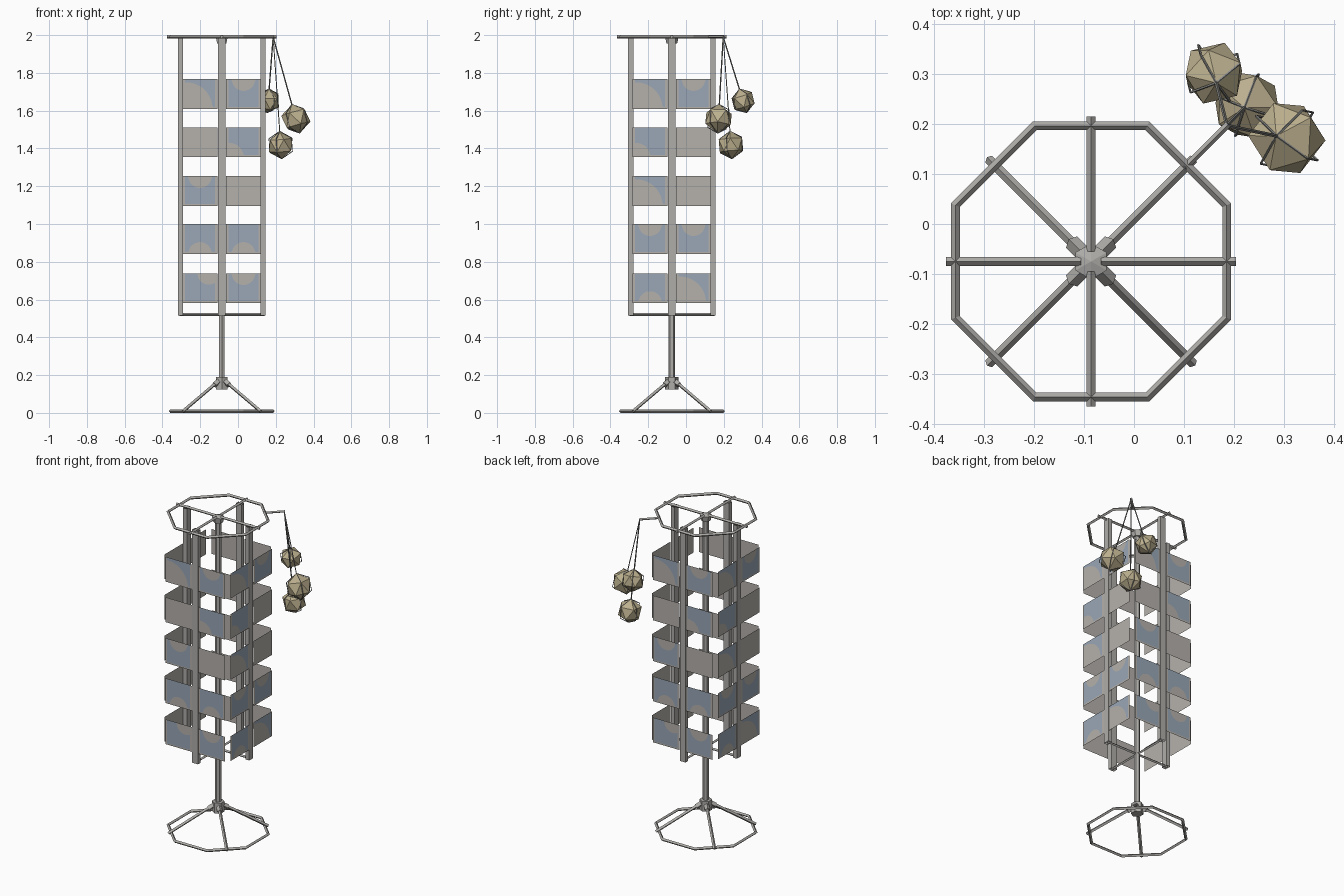
import bpy, bmesh, math
from mathutils import Vector, Matrix

if "Cube" in bpy.data.objects:
    bpy.data.objects.remove(bpy.data.objects["Cube"])

CENTRE = Vector((-0.086, -0.075, 0))


def material(name, rgb):
    m = bpy.data.materials.new(name)
    m.use_nodes = True
    m.diffuse_color = (*rgb, 1)
    bsdf = m.node_tree.nodes["Principled BSDF"]
    bsdf.inputs["Base Color"].default_value = (*rgb, 1)
    bsdf.inputs["Roughness"].default_value = 0.8
    return m


METAL = material("grey metal", (0.43, 0.42, 0.40))
PANEL = material("warm grey panel", (0.46, 0.44, 0.41))
BLUE = material("dusty blue", (0.32, 0.39, 0.47))
TAN = material("tan stone", (0.50, 0.43, 0.27))
WIRE = material("dark wire", (0.26, 0.26, 0.25))


def finish(name, bm, mat, move=CENTRE):
    bmesh.ops.translate(bm, verts=bm.verts, vec=move)
    me = bpy.data.meshes.new(name)
    bm.to_mesh(me)
    bm.free()
    me.materials.append(mat)
    ob = bpy.data.objects.new(name, me)
    bpy.context.collection.objects.link(ob)
    return ob


def add_rod(bm, a, b, r, sides=4, r2=None):
    a, b = Vector(a), Vector(b)
    d = b - a
    turn = d.to_track_quat('Z', 'Y').to_matrix().to_4x4()
    bmesh.ops.create_cone(bm, cap_ends=True, segments=sides, radius1=r,
                          radius2=r if r2 is None else r2, depth=d.length,
                          matrix=Matrix.Translation((a + b) / 2) @ turn)


def rods(name, pairs, r, mat=METAL, sides=4, move=CENTRE):
    bm = bmesh.new()
    for a, b in pairs:
        add_rod(bm, a, b, r, sides)
    return finish(name, bm, mat, move)


def add_ring(bm, radius, r, segments, place):
    # Mitred loop with a diamond cross-section
    rows = []
    for i in range(segments):
        t = 2 * math.pi * (i + 0.5) / segments
        rows.append([bm.verts.new(place @ Vector(((radius + x) * math.cos(t),
                                                  (radius + x) * math.sin(t), z)))
                     for x, z in ((r, 0), (0, r), (-r, 0), (0, -r))])
    for i in range(segments):
        p, q = rows[i], rows[(i + 1) % segments]
        for j in range(4):
            k = (j + 1) % 4
            bm.faces.new((p[j], q[j], q[k], p[k]))


def around(radius, z, quarter, offset=0):
    t = math.pi / 2 * quarter + offset
    return (radius * math.cos(t), radius * math.sin(t), z)


# Top and base octagon rings
for name, z in (("base_ring", 0.009), ("top_ring", 1.991)):
    bm = bmesh.new()
    add_ring(bm, 0.294, 0.0095, 8, Matrix.Translation((0, 0, z)))
    finish(name, bm, METAL)

# Spokes and legs
DIAG = math.pi / 4
rods("top_spokes", [(around(0.02, 1.991, k), around(0.29, 1.991, k)) for k in range(4)], 0.009)
rods("lower_spokes", [(around(0.01, 0.521, k), around(0.225, 0.521, k)) for k in range(4)], 0.008)
rods("base_legs", [(around(0.03, 0.165, k, DIAG), around(0.29, 0.009, k, DIAG))
                   for k in range(4)], 0.0095)
rods("leg_sockets", [(around(0.015, 0.172, k, DIAG), around(0.055, 0.148, k, DIAG))
                     for k in range(4)], 0.016)

# Centre pole with hubs
rods("centre_pole", [((0, 0, 0.13), (0, 0, 1.98))], 0.018, sides=6)
rods("base_hub", [((0, 0, 0.125), (0, 0, 0.19))], 0.036, sides=6)
bm = bmesh.new()
add_rod(bm, (0, 0, 1.955), (0, 0, 1.99), 0.028, 6, 0.036)
add_rod(bm, (0, 0, 1.99), (0, 0, 2.0), 0.036, 6, 0.0)
finish("top_hub", bm, METAL)

# Four open box posts, outer face flush with the panels
bm = bmesh.new()
for k in range(4):
    turn = Matrix.Rotation(k * math.pi / 2, 3, 'Z')
    rim = [(-0.02, -0.231), (0.02, -0.231), (0.02, -0.204), (-0.02, -0.204)]
    low, high = [[bm.verts.new(turn @ Vector((x, y, z))) for x, y in rim] for z in (0.515, 1.99)]
    for j in range(4):
        n = (j + 1) % 4
        bm.faces.new((low[j], low[n], high[n], high[j]))
finish("posts", bm, METAL)

# Card panels; each letter selects the curved bite taken out of the blue print
W, H = 0.184, 0.157
ROWS = (0.582, 0.842, 1.096, 1.354, 1.610)
FRONT = ("ct", "bb", "t.", ".l", "qt")
SIDE = ("bq", "tt", "q.", "l.", "qt")
# Bite centre (fractions of width and height) and radius
BITES = {"t": (0.5, 1, 0.062), "b": (0.5, 0, 0.062), "l": (0.1, 0, 0.075),
         "c": (0.75, 1, 0.06), "q": (0.1, 0, 0.14)}


def print_outline(kind):
    fu, fv, r = BITES[kind]
    inset, steps = 0.012, 32
    lower, upper = [], []
    for i in range(steps + 1):
        u = inset + (W - 2 * inset) * i / steps
        cut = math.sqrt(max(0, r * r - (u - fu * W) ** 2))
        lo, hi = 0.01, H - 0.001
        if fv == 0:
            lo = max(lo, cut)
        else:
            hi = min(hi, H - cut)
        if lo < hi:
            lower.append((u, lo))
            upper.append((u, hi))
    return lower, upper


panels, prints = bmesh.new(), bmesh.new()
for k in range(4):
    turn = Matrix.Rotation(k * math.pi / 2, 3, 'Z')
    for z, kinds in zip(ROWS, SIDE if k % 2 else FRONT):
        for kind, x in zip(kinds, (-0.023 - W, 0.023)):
            panels.faces.new([panels.verts.new(turn @ Vector((x + u, -0.230, z + v)))
                              for u, v in ((0, 0), (W, 0), (W, H), (0, H))])
            if kind == ".":
                continue
            lo, hi = [[prints.verts.new(turn @ Vector((x + u, -0.232, z + v)))
                       for u, v in chain] for chain in print_outline(kind)]
            for i in range(len(lo) - 1):
                prints.faces.new((lo[i], lo[i + 1], hi[i + 1], hi[i]))
finish("panels", panels, PANEL)
finish("panel_prints", prints, BLUE)

# Hanging arm
rods("hanging_arm", [(around(0.265, 1.991, 0, DIAG), around(0.388, 1.991, 0, DIAG))], 0.007)
TIP = Vector((0.186, 0.197, 1.99))

# Hanging stones with cords and crossed straps
STONES = (((0.16, 0.302, 1.652), 0.066, 0.3),
          ((0.306, 0.172, 1.557), 0.079, 1.1),
          ((0.226, 0.238, 1.418), 0.073, 2.0))
for i, (pos, r, tilt) in enumerate(STONES, 1):
    pos = Vector(pos)
    hang = (TIP - pos).normalized()
    place = Matrix.Translation(pos) @ hang.to_track_quat('Z', 'Y').to_matrix().to_4x4() \
        @ Matrix.Rotation(tilt, 4, 'Z')
    bm = bmesh.new()
    bmesh.ops.create_icosphere(bm, subdivisions=1, radius=r, matrix=place)
    finish(f"stone_{i}", bm, TAN, Vector())
    rods(f"cord_{i}", [(TIP, pos + hang * r)], 0.0035, WIRE, move=Vector())
    bm = bmesh.new()
    for spin in (0, math.pi / 2):
        add_ring(bm, r * 1.0, 0.0025, 6,
                 place @ Matrix.Rotation(spin, 4, 'Z') @ Matrix.Rotation(math.pi / 2, 4, 'X'))
    finish(f"straps_{i}", bm, WIRE, Vector())
